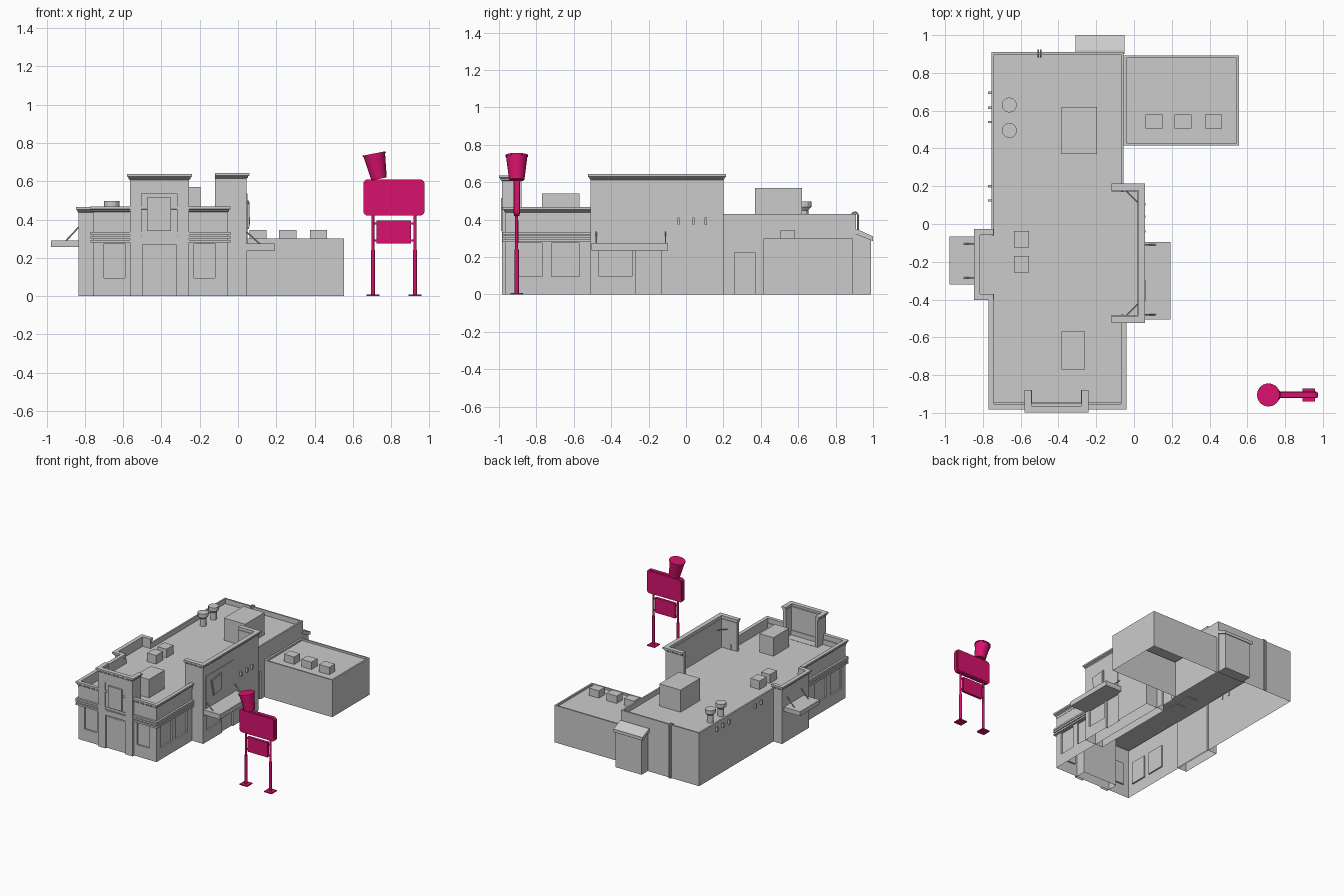
import bpy, bmesh, math
from mathutils import Vector, Matrix

if "Cube" in bpy.data.objects:
    bpy.data.objects.remove(bpy.data.objects["Cube"])


def finish(name, bm, mat=None):
    bmesh.ops.recalc_face_normals(bm, faces=bm.faces[:])
    me = bpy.data.meshes.new(name)
    bm.to_mesh(me)
    bm.free()
    ob = bpy.data.objects.new(name, me)
    bpy.context.collection.objects.link(ob)
    if mat:
        me.materials.append(mat)
    return ob


def add_box(bm, b):
    x0, x1, y0, y1, z0, z1 = b
    m = Matrix.Translation(((x0 + x1) / 2, (y0 + y1) / 2, (z0 + z1) / 2))
    bmesh.ops.create_cube(bm, size=1, matrix=m @ Matrix.Diagonal((x1 - x0, y1 - y0, z1 - z0, 1)))


def box(name, *b, mat=None):
    bm = bmesh.new()
    add_box(bm, b)
    return finish(name, bm, mat)


def shell(name, b, cuts):
    """Solid block with recesses cut out, open at the ground."""
    ob = box(name, *b)
    for c in cuts:
        cutter = box("cutter", *c)
        cutter.hide_render = True
        mod = ob.modifiers.new("cut", 'BOOLEAN')
        mod.operation, mod.solver, mod.object = 'DIFFERENCE', 'EXACT', cutter
        bpy.context.view_layer.objects.active = ob
        bpy.ops.object.modifier_apply(modifier=mod.name)
        bpy.data.objects.remove(cutter)
    bm = bmesh.new()
    bm.from_mesh(ob.data)
    low = [f for f in bm.faces if all(v.co.z < 1e-4 for v in f.verts)]
    bmesh.ops.delete(bm, geom=low, context='FACES')
    bm.to_mesh(ob.data)
    bm.free()
    return ob


def sweep(name, path, profile):
    """Sweep a closed (outset, z) profile along an open counterclockwise plan path."""
    pts = [Vector(p) for p in path]
    nrm = []
    for a, b in zip(pts, pts[1:]):
        d = (b - a).normalized()
        nrm.append(Vector((d.y, -d.x)))
    bm = bmesh.new()
    rings = []
    for i, p in enumerate(pts):
        n = nrm[max(i - 1, 0)] + (nrm[i] if 0 < i < len(nrm) else Vector((0, 0)))
        rings.append([bm.verts.new((p.x + n.x * o, p.y + n.y * o, z)) for o, z in profile])
    k = len(profile)
    for r, s in zip(rings, rings[1:]):
        for j in range(k):
            bm.faces.new((r[j], r[(j + 1) % k], s[(j + 1) % k], s[j]))
    bm.faces.new(rings[0])
    bm.faces.new(rings[-1])
    return finish(name, bm)


def prism(name, pts, depth, mat=None):
    """Extrude a flat 3D polygon along a vector."""
    bm = bmesh.new()
    f = bm.faces.new([bm.verts.new(p) for p in pts])
    g = bmesh.ops.extrude_face_region(bm, geom=[f])['geom']
    bmesh.ops.translate(bm, vec=depth, verts=[v for v in g if isinstance(v, bmesh.types.BMVert)])
    return finish(name, bm, mat)


def tube(name, a, b, r0, r1=None, n=8, mat=None):
    a, b = Vector(a), Vector(b)
    q = (b - a).to_track_quat('Z', 'Y').to_matrix().to_4x4()
    bm = bmesh.new()
    bmesh.ops.create_cone(bm, cap_ends=True, segments=n, radius1=r0, radius2=r1 or r0,
                          depth=(b - a).length, matrix=Matrix.Translation((a + b) / 2) @ q)
    return finish(name, bm, mat)


def cornice(name, path, z, t=.022):
    prof = [(-t, 0), (0, 0), (.007, .006), (.007, .012), (.014, .017), (.014, .03), (-t, .03)]
    sweep(name, path, [(o, z + h) for o, h in prof])


ROOF = .39
side_windows = [(-.91, -.77), (-.72, -.57)]
front_windows = [(-.70, -.59), (-.23, -.12)]

# main hall: sunken roof, parapet gaps behind the two entrance blocks, windows and side door
cuts = [(-.742, -.068, -.945, .897, ROOF, .6),
        (-.2, .1, -.48, .17, ROOF, .6), (-.9, -.7, -.37, -.06, ROOF, .6),
        (-.067, .1, .26, .37, -.01, .225)]
cuts += [(-.067, .1, a, b, .095, .275) for a, b in side_windows]
cuts += [(-.9, -.743, a, b, .095, .275) for a, b in side_windows]
cuts += [(a, b, -1.1, -.953, .095, .275) for a, b in front_windows]
shell("main_hall", (-.755, -.055, -.965, .91, 0, .43), cuts)

# raised parapet and stripe rails round the front half
front_path = [(-.757, -.4), (-.757, -.967), (-.053, -.967), (-.053, -.51)]
sweep("front_parapet", front_path, [(-.015, .42), (0, .42), (0, .445), (-.015, .445)])
cornice("front_cornice", front_path, .438, .015)
for z in (.28, .301, .32):
    sweep("stripe_rail", front_path, [(-.002, z), (.014, z), (.014, z + .014), (-.002, z + .014)])

# front tower with sign panel and door recess
shell("front_tower", (-.565, -.255, -.985, -.88, 0, .62),
      [(-.54, -.28, -.95, -.8, ROOF + .002, .8),
       (-.505, -.32, -1.1, -.977, .31, .535), (-.5, -.325, -1.1, -.969, -.01, .27)])
box("front_sign_panel", -.475, -.35, -.99, -.975, .34, .515)
box("front_door_glass", -.495, -.33, -.972, -.966, .095, .255)
cornice("front_tower_cornice", [(-.565, -.88), (-.565, -.985), (-.255, -.985), (-.255, -.88)], .607)

# right entrance tower
shell("right_tower", (-.12, .045, -.51, .2, 0, .62),
      [(-.2, .018, -.483, .173, ROOF - .001, .8),
       (.033, .2, -.27, -.13, -.01, .235), (.033, .2, -.465, -.29, .095, .235)])
cornice("right_tower_cornice", [(-.12, -.51), (.045, -.51), (.045, .2), (-.12, .2)], .613)
box("right_sign_panel", .04, .05, -.48, -.13, .27, .535)
quad = [(-.42, .485), (-.29, .50), (-.29, .365), (-.39, .35)]
cy, cz = -.35, .43
prism("tilted_frame", [(.045, y, z) for y, z in quad], (.012, 0, 0))
prism("tilted_picture", [(.05, cy + (y - cy) * .88, cz + (z - cz) * .88) for y, z in quad], (.01, 0, 0))
box("right_awning", .045, .192, -.505, -.095, .235, .275)
for y in (-.48, -.11):
    tube("right_awning_brace", (.045, y, .335), (.115, y, .272), .004, n=6)
for y0, y1 in ((.173, .115), (-.483, -.425)):
    tube("tower_brace", (-.04, y0, .55), (.018, y1, .55), .004, n=6)

# left entrance block
shell("left_block", (-.833, -.745, -.388, -.04, 0, .45),
      [(-.815, -.7, -.37, -.058, ROOF - .001, .6)])
cornice("left_block_cornice", [(-.745, -.04), (-.833, -.04), (-.833, -.388), (-.745, -.388)], .436, .018)
box("left_awning", -.977, -.833, -.32, -.065, .255, .29)
for y in (-.285, -.105):
    tube("left_awning_brace", (-.833, y, .36), (-.9, y, .288), .004, n=6)

# rear wing and back shed
shell("rear_wing", (-.055, .555, .415, .893, 0, .3), [(-.04, .542, .428, .88, .285, .5)])
shed = [(.9, 0), (1, 0), (1, .31), (.92, .347), (.9, .347)]
ob = prism("back_shed", [(-.295, y, z) for y, z in [(.9, 0), (.99, 0), (.99, .295), (.9, .33)]], (.235, 0, 0))
prism("back_shed_roof", [(-.31, y, z) for y, z in [(.9, .325), (1, .285), (1, .31), (.92, .347), (.9, .347)]],
      (.26, 0, 0))

# roof equipment
box("large_roof_unit", -.385, -.195, .37, .62, ROOF - .005, .57)
box("front_roof_unit", -.385, -.26, -.77, -.57, ROOF - .005, .54)
for y in (-.08, -.213):
    box("small_roof_unit", -.635, -.555, y - .044, y + .044, ROOF - .005, .46)
for x in (.105, .26, .42):
    box("wing_roof_unit", x - .045, x + .045, .505, .58, .28, .345)
for y in (.63, .495):
    tube("vent_stem", (-.66, y, ROOF - .005), (-.66, y, .45), .024, n=12)
    tube("vent_flare", (-.66, y, .45), (-.66, y, .467), .024, .038, 12)
    tube("vent_cap", (-.66, y, .467), (-.66, y, .497), .04, n=12)

# wall lamps
for y in (-.04, .04, .105):
    box("right_wall_lamp", .04, .062, y - .006, y + .006, .375, .41)
for y in (.125, .2, .54, .615, .695):
    box("left_wall_lamp", -.772, -.75, y - .006, y + .006, .365, .4)

# rear pipes looping over the parapet
for x in (-.507, -.493):
    pts = [(.92, 0), (.92, .425), (.912, .437), (.895, .437), (.885, .425), (.885, ROOF)]
    for (y0, z0), (y1, z1) in zip(pts, pts[1:]):
        tube("rear_pipe", (x, y0, z0), (x, y1, z1), .005, n=6)

# roadside sign
pink = bpy.data.materials.new("sign_pink")
pink.diffuse_color = (.68, .006, .15, 1)
pink.use_nodes = True
pink.node_tree.nodes["Principled BSDF"].inputs["Base Color"].default_value = pink.diffuse_color
SY = -.905


def rounded(name, x0, x1, z0, z1, r, y, d):
    pts = []
    for cx, cz, a0 in ((x1 - r, z1 - r, 0), (x0 + r, z1 - r, 90), (x0 + r, z0 + r, 180), (x1 - r, z0 + r, 270)):
        for i in range(5):
            a = math.radians(a0 + i * 22.5)
            pts.append((cx + r * math.cos(a), y, cz + r * math.sin(a)))
    return prism(name, pts, (0, d, 0), pink)


rounded("sign_board", .655, .975, .42, .61, .025, SY - .014, .028)
rounded("sign_board_face", .665, .965, .43, .60, .02, SY - .017, .034)
box("lower_sign_board", .725, .905, SY - .01, SY + .01, .275, .395, mat=pink)
for x, s in ((.705, 1), (.925, -1)):
    box("sign_foot", x - .034, x + .034, SY - .034, SY + .034, 0, .008, mat=pink)
    tube("sign_post_lower", (x, SY, 0), (x, SY, .24), .011, n=12, mat=pink)
    tube("sign_post_upper", (x, SY, .24), (x, SY, .425), .008, n=12, mat=pink)
    for z in (.29, .38):
        box("sign_clip", min(x, x + s * .025), max(x, x + s * .025), SY - .005, SY + .005, z - .005, z + .005, mat=pink)
top, bottom = Vector((.711, SY, .745)), Vector((.737, SY, .612))
buckets = [tube("sign_bucket", bottom, top, .041, .058, 24, pink),
           tube("sign_bucket_rim", top.lerp(bottom, .06), top, .061, .061, 24, pink)]
for b in buckets:
    b.select_set(True)
bpy.context.view_layer.objects.active = buckets[0]
bpy.ops.object.shade_smooth_by_angle(angle=math.radians(30))
